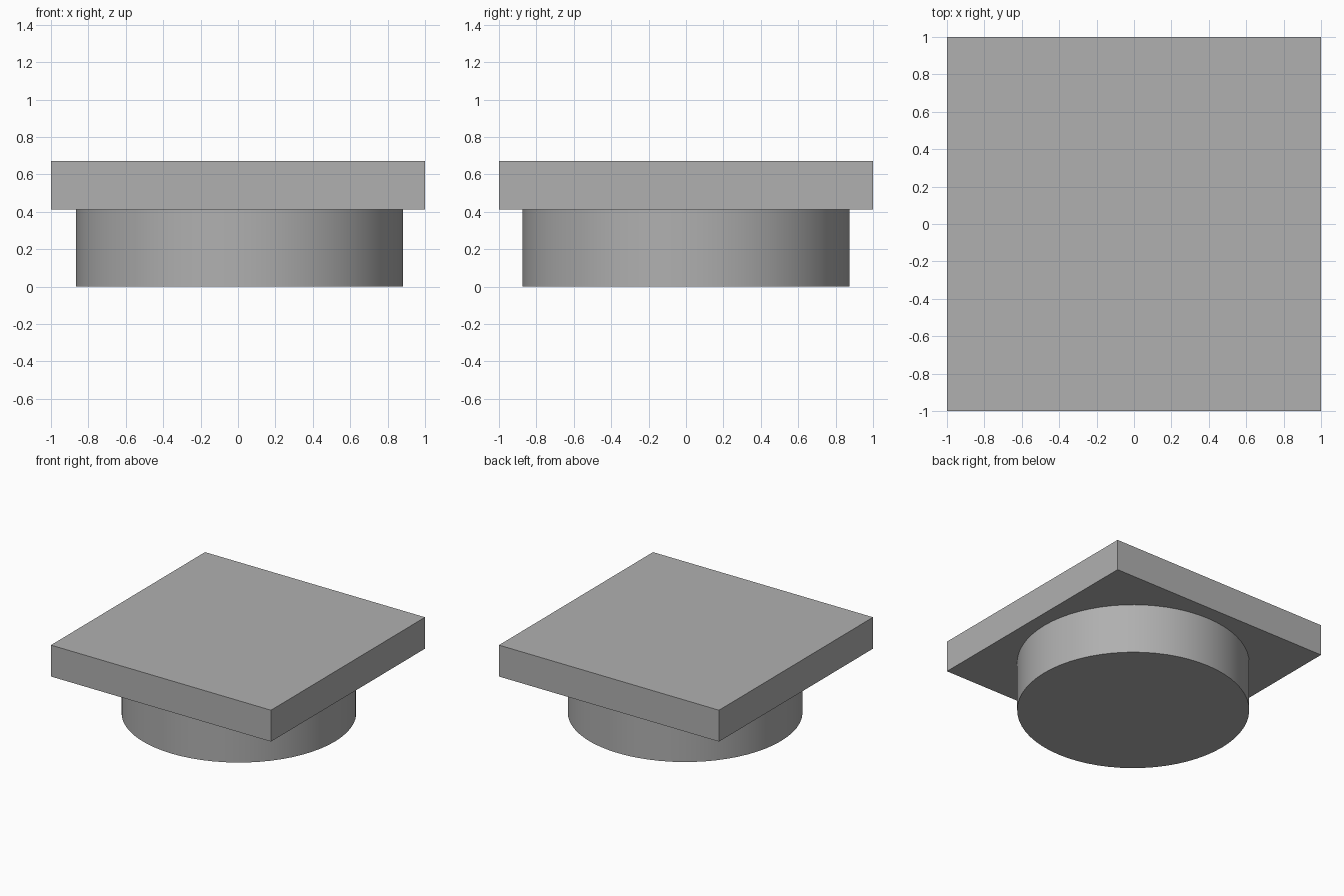
import bpy

if "Cube" in bpy.data.objects:
    bpy.data.objects.remove(bpy.data.objects["Cube"])

TOP, JOIN = 0.67, 0.412
RADIUS = 0.874

# Mid-dark grey shared by both parts
grey = bpy.data.materials.new("dark_grey")
grey.diffuse_color = (0.434, 0.434, 0.434, 1)
grey.use_nodes = True
grey.node_tree.nodes["Principled BSDF"].inputs["Base Color"].default_value = grey.diffuse_color

# Square slab
bpy.ops.mesh.primitive_cube_add(size=1, location=(0, 0, (TOP + JOIN) / 2))
slab = bpy.context.object
slab.name = "square_slab"
slab.scale = (2, 2, TOP - JOIN)
bpy.ops.object.transform_apply(location=False, rotation=False, scale=True)
slab.data.materials.append(grey)

# Round base, very slightly off centre in x
bpy.ops.mesh.primitive_cylinder_add(vertices=64, radius=RADIUS, depth=JOIN,
                                    location=(0.008, 0, JOIN / 2))
base = bpy.context.object
base.name = "round_base"
base.data.materials.append(grey)
bpy.ops.object.shade_smooth_by_angle()
